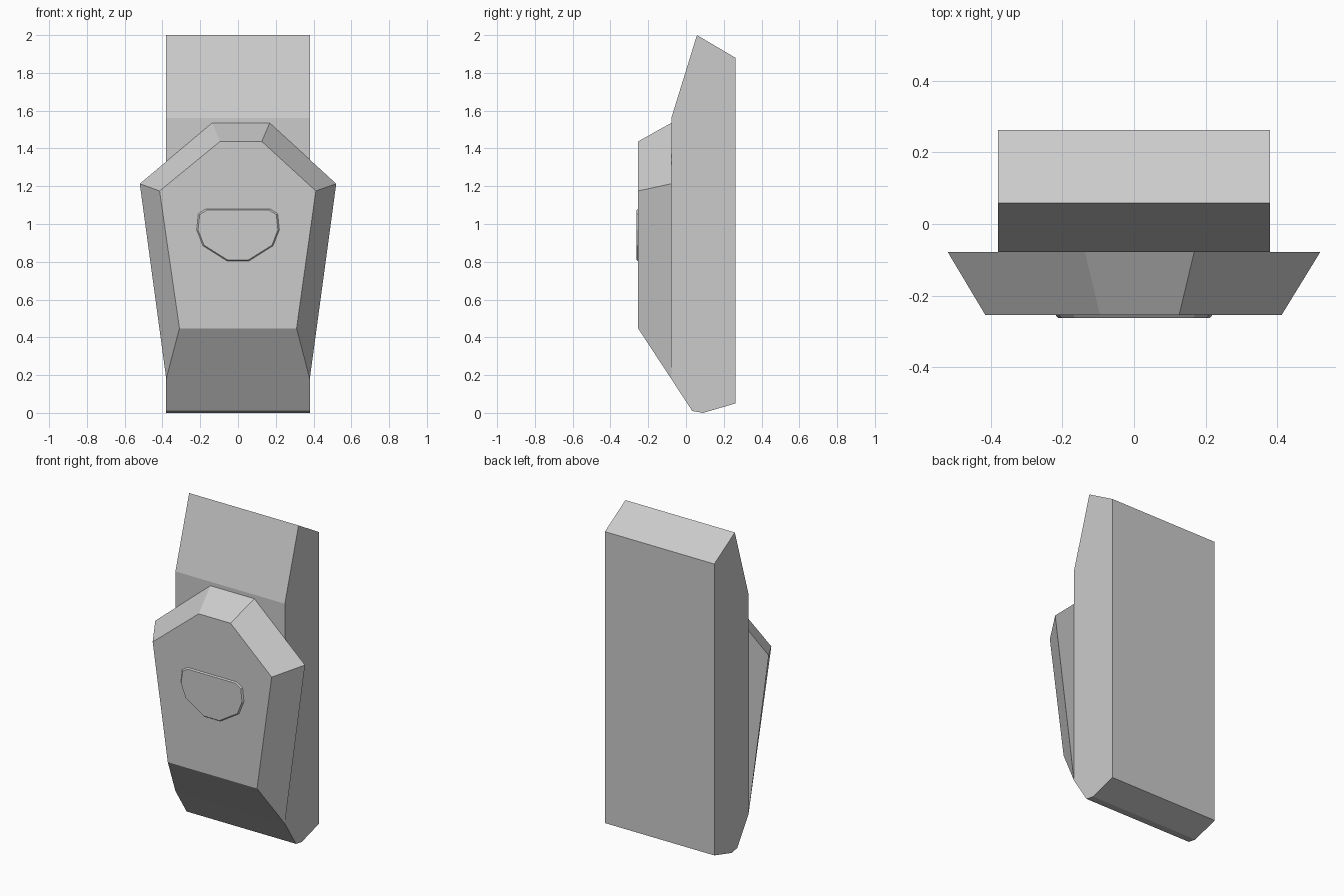
import bpy

if "Cube" in bpy.data.objects:
    bpy.data.objects.remove(bpy.data.objects["Cube"])


def loft(name, start, end):
    """Closed solid between two matching outlines."""
    n = len(start)
    faces = [tuple(range(n)), tuple(range(2 * n - 1, n - 1, -1))]
    faces += [(i, i + n, (i + 1) % n + n, (i + 1) % n) for i in range(n)]
    mesh = bpy.data.meshes.new(name)
    mesh.from_pydata(start + end, [], faces)
    mesh.update()
    obj = bpy.data.objects.new(name, mesh)
    bpy.context.collection.objects.link(obj)
    return obj


def at_depth(outline, y):
    return [(x, y, z) for x, z in outline]


# Back body: side profile (y, z) extruded across x
profile = [(0.262, 0.05), (0.262, 1.88), (0.058, 2.0), (-0.078, 1.56),
           (-0.078, 0.18), (0.033, 0.01), (0.09, 0.0)]
loft("back_body", [(0.38, y, z) for y, z in profile],
     [(-0.38, y, z) for y, z in profile])

# Front shield: wide at the body, tapering to the flat front
shield_back = [(-0.137, 1.535), (0.168, 1.535), (0.52, 1.213),
               (0.38, 0.18), (-0.38, 0.18), (-0.52, 1.213)]
shield_front = [(-0.095, 1.437), (0.126, 1.437), (0.412, 1.175),
                (0.31, 0.448), (-0.31, 0.448), (-0.415, 1.175)]
loft("front_shield", at_depth(shield_front, -0.254), at_depth(shield_back, -0.078))

# Thin raised plate with a slight chamfer
half = [(0.17, 1.08), (0.21, 1.055), (0.219, 0.97), (0.186, 0.885), (0.056, 0.803)]
plate = half + [(-x, z) for x, z in reversed(half)]
plate_face = [(x * 0.965, 0.94 + (z - 0.94) * 0.955) for x, z in plate]
loft("raised_plate", at_depth(plate_face[::-1], -0.262), at_depth(plate[::-1], -0.254))

# Consistent outward normals
import bmesh
for obj in bpy.context.collection.objects:
    bm = bmesh.new()
    bm.from_mesh(obj.data)
    bmesh.ops.recalc_face_normals(bm, faces=bm.faces)
    bm.to_mesh(obj.data)
    bm.free()
